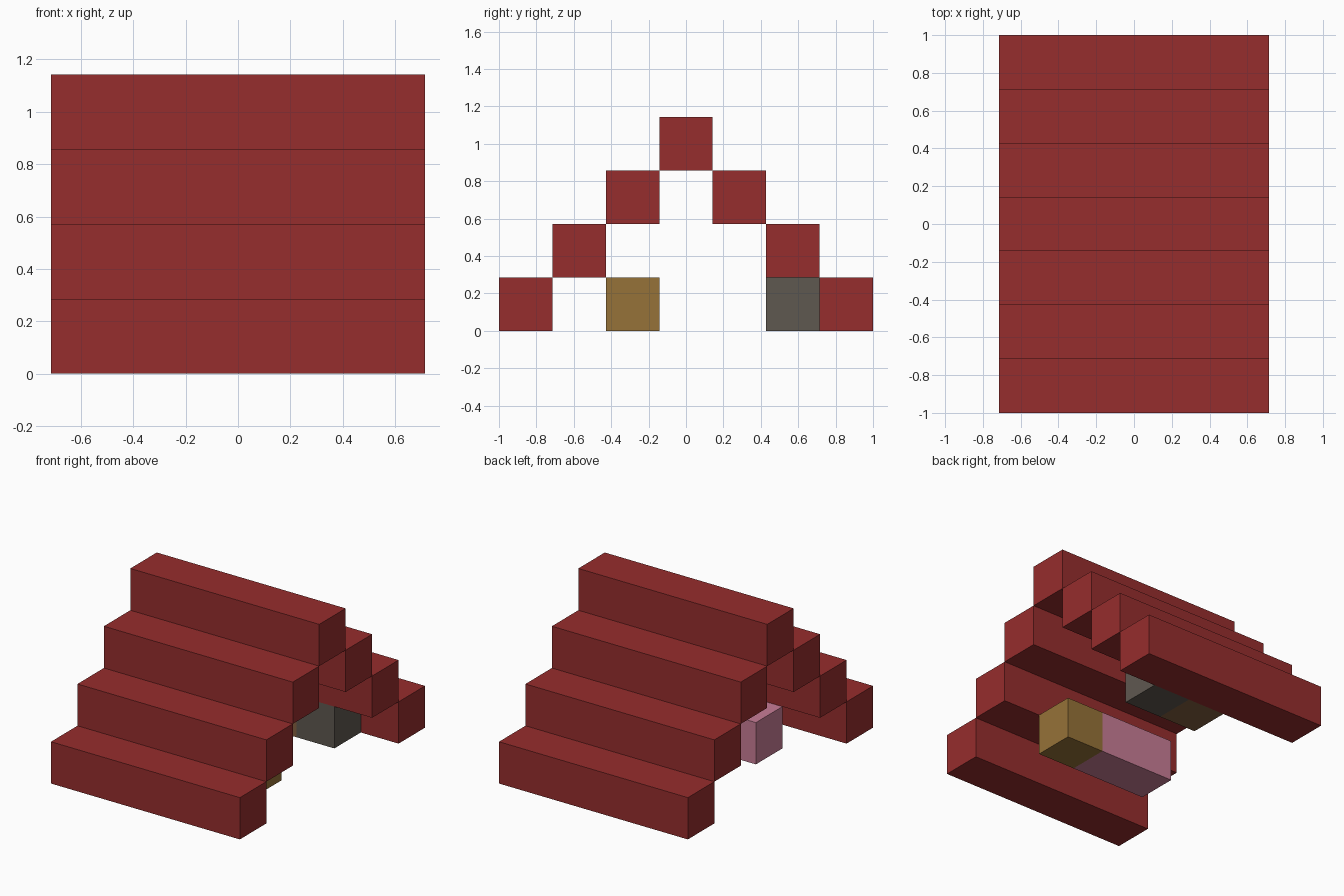
import bpy

# Remove the default cube
old = bpy.data.objects.get("Cube")
if old:
    bpy.data.objects.remove(old, do_unlink=True)

U = 2 / 7  # edge of one block


def material(name, rgb):
    linear = [((c / 255 + 0.055) / 1.055) ** 2.4 for c in rgb]
    mat = bpy.data.materials.new(name)
    mat.use_nodes = True
    mat.diffuse_color = (*linear, 1)
    shader = mat.node_tree.nodes["Principled BSDF"]
    shader.inputs["Base Color"].default_value = (*linear, 1)
    shader.inputs["Roughness"].default_value = 0.9
    return mat


def block(name, x, y, level, length, mat):
    """Box centred on block coordinates x, y, standing on a level."""
    bpy.ops.mesh.primitive_cube_add(size=1, location=(x * U, y * U, (level + 0.5) * U))
    obj = bpy.context.object
    obj.name = name
    obj.scale = (length * U, U, U)
    bpy.ops.object.transform_apply(location=False, rotation=False, scale=True)
    obj.data.materials.append(mat)


red = material("dark red", (150, 45, 45))
gold = material("golden brown", (150, 114, 56))
pink = material("pink", (200, 125, 150))
grey = material("warm grey", (95, 88, 80))
brown = material("wood brown", (132, 96, 64))

# Stepped roof: a beam pair per level, meeting in a ridge
for level in range(3):
    for side, y in (("front", level - 3), ("back", 3 - level)):
        block(f"{side}_roof_beam_{level + 1}", 0, y, level, 5, red)
block("ridge_beam", 0, 0, 3, 5, red)

# Furniture under the roof
block("storage_chest", 1, -1, 0, 1, gold)
block("bed", -0.5, -1, 0, 2, pink)
block("stove", 1, 2, 0, 1, grey)
block("work_table", 0, 2, 0, 1, brown)
